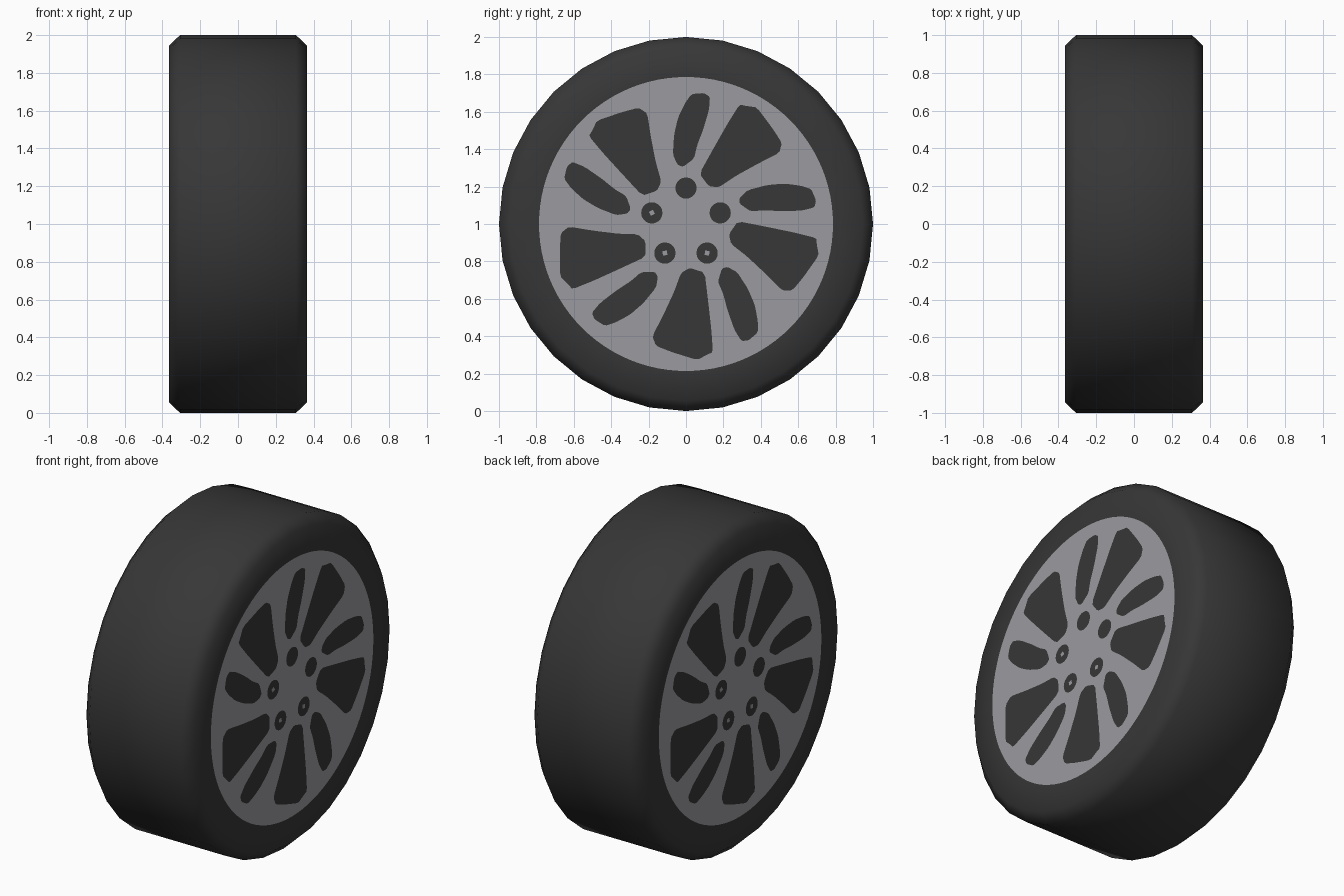
import bpy, bmesh, math
from mathutils import Matrix, Vector

if "Cube" in bpy.data.objects:
    bpy.data.objects.remove(bpy.data.objects["Cube"])


def material(name, rgb):
    m = bpy.data.materials.new(name)
    m.diffuse_color = (*rgb, 1)
    m.use_nodes = True
    m.node_tree.nodes["Principled BSDF"].inputs["Base Color"].default_value = m.diffuse_color
    return m


RUBBER = material("dark_rubber", (0.038, 0.038, 0.038))
ALLOY = material("alloy_grey", (0.33, 0.33, 0.352))

# Tyre: chamfered profile (x, radius) revolved about the axle, closed at the hub
SEGS = 32
profile = [(-0.363, 0.78), (-0.365, 0.945), (-0.307, 1.0),
           (0.307, 1.0), (0.365, 0.945), (0.363, 0.78)]
bm = bmesh.new()
rings = []
for x, r in profile:
    rings.append([bm.verts.new((x, r * math.sin(2 * math.pi * i / SEGS),
                                1 + r * math.cos(2 * math.pi * i / SEGS)))
                  for i in range(SEGS)])
for a, b in zip(rings, rings[1:]):
    for i in range(SEGS):
        j = (i + 1) % SEGS
        bm.faces.new((a[i], a[j], b[j], b[i]))
bm.faces.new(rings[0])
bm.faces.new(rings[-1])
bmesh.ops.recalc_face_normals(bm, faces=bm.faces)
me = bpy.data.meshes.new("tyre")
bm.to_mesh(me)
bm.free()
me.materials.append(RUBBER)
tyre = bpy.data.objects.new("tyre", me)
bpy.context.collection.objects.link(tyre)
bpy.context.view_layer.objects.active = tyre
tyre.select_set(True)
bpy.ops.object.shade_smooth_by_angle(angle=math.radians(60))
tyre.select_set(False)

# Openings between the spokes, each repeated five times
wide_opening = [(.02, -.235), (.10, -.26), (.118, -.41), (.135, -.56), (.144, -.685),
                (.11, -.70), (.06, -.727), (-.075, -.685), (-.16, -.652),
                (-.18, -.60), (-.123, -.49), (-.064, -.364), (-.027, -.262)]
slim_opening = [(-.016, .305), (.043, .35), (.059, .42), (.09, .50), (.123, .61),
                (.128, .68), (.096, .70), (.03, .695), (-.005, .647),
                (-.043, .567), (-.064, .476), (-.07, .37), (-.045, .317)]


def circle(cx, cy, r, n):
    return [(cx + r * math.cos(2 * math.pi * i / n),
             cy + r * math.sin(2 * math.pi * i / n)) for i in range(n)]


def rounded(pts):
    # one corner-cutting pass that stays close to the outline
    out = []
    for i, p in enumerate(pts):
        for q in (pts[i - 1], pts[(i + 1) % len(pts)]):
            out.append((p[0] * .85 + q[0] * .15, p[1] * .85 + q[1] * .15))
    return out


def turned(pts, k):
    rot = Matrix.Rotation(math.radians(72 * k), 2)
    return [tuple(rot @ Vector(p)) for p in pts]


outlines = [circle(0, 0, 0.786, 96)]
for k in range(5):
    outlines.append(turned(rounded(wide_opening), k))
    outlines.append(turned(rounded(slim_opening), k))
    outlines.append(turned(circle(0, .192, .057, 20), k))
    if k in (1, 2, 3):  # small bolt glints
        outlines.append(turned(circle(0, .192, .017, 4), k))

# Rim face: filled flat curve, openings cut by the inner outlines
cu = bpy.data.curves.new("rim_outline", 'CURVE')
cu.dimensions = '2D'
cu.fill_mode = 'BOTH'
for pts in outlines:
    sp = cu.splines.new('POLY')
    sp.points.add(len(pts) - 1)
    for p, (u, v) in zip(sp.points, pts):
        p.co = (u, v, 0, 1)
    sp.use_cyclic_u = True
helper = bpy.data.objects.new("rim_outline", cu)
bpy.context.collection.objects.link(helper)
bpy.context.view_layer.update()
flat = helper.evaluated_get(bpy.context.evaluated_depsgraph_get())

for side, name in ((1, "rim_right"), (-1, "rim_left")):
    mesh = bpy.data.meshes.new_from_object(flat)
    mesh.name = name
    bm = bmesh.new()
    bm.from_mesh(mesh)
    for v in bm.verts:
        v.co = (side * 0.3665, side * v.co.x, 1 + v.co.y)
    bm.normal_update()
    for f in bm.faces:
        f.smooth = False
        f.material_index = 0
        if f.normal.x * side < 0:
            f.normal_flip()
    bm.to_mesh(mesh)
    bm.free()
    mesh.materials.clear()
    mesh.materials.append(ALLOY)
    bpy.context.collection.objects.link(bpy.data.objects.new(name, mesh))

bpy.data.objects.remove(helper)
